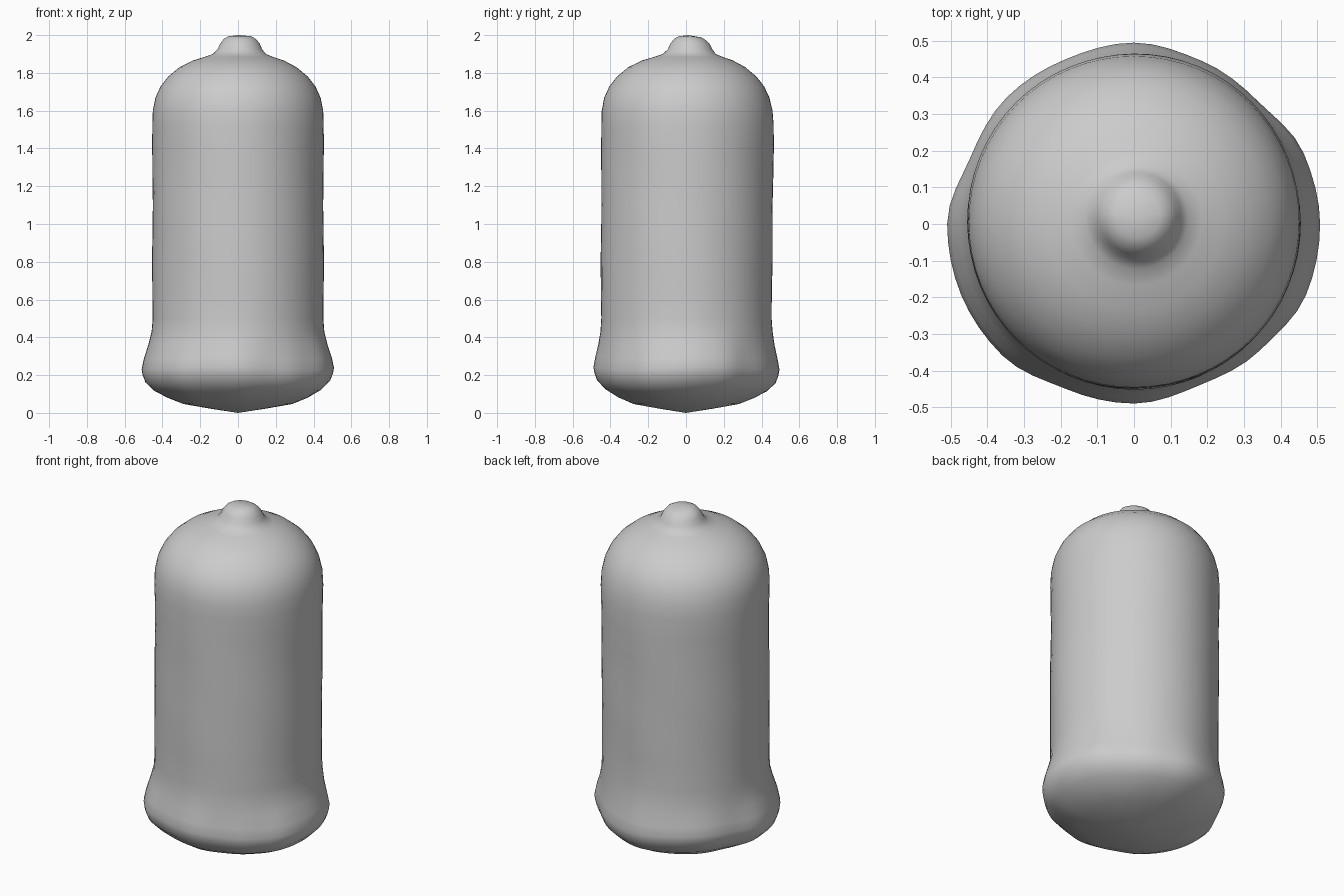
import bpy, bmesh, math

if "Cube" in bpy.data.objects:
    bpy.data.objects.remove(bpy.data.objects["Cube"])

SEG = 64

# lathe profile (radius, height) from the bottom tip to the top of the knob
PROFILE = [(0.14, 0.022), (0.28, 0.047), (0.36, 0.08), (0.43, 0.12), (0.475, 0.165),
           (0.49, 0.205), (0.495, 0.235), (0.485, 0.29), (0.468, 0.36), (0.456, 0.43),
           (0.452, 0.50), (0.453, 0.65), (0.454, 0.80), (0.454, 0.95), (0.453, 1.10),
           (0.453, 1.25), (0.455, 1.40), (0.456, 1.52), (0.452, 1.60), (0.437, 1.67),
           (0.41, 1.728), (0.37, 1.78), (0.31, 1.83), (0.24, 1.866), (0.18, 1.885),
           (0.14, 1.90), (0.118, 1.925), (0.105, 1.955), (0.085, 1.98), (0.06, 1.994)]

# flare rim radius around the axis, every 22.5 degrees from +x
RIM = [0.508, 0.502, 0.476, 0.482, 0.495, 0.487, 0.49, 0.482,
       0.51, 0.51, 0.508, 0.487, 0.49, 0.475, 0.487, 0.508]


def rim_scale(angle):
    t = angle / math.tau * len(RIM)
    i, f = int(t) % len(RIM), t % 1.0
    f = f * f * (3 - 2 * f)
    return (RIM[i] * (1 - f) + RIM[(i + 1) % len(RIM)] * f) / 0.495


def smooth(a, b, v):
    t = max(0.0, min(1.0, (v - a) / (b - a)))
    return t * t * (3 - 2 * t)


def ring_point(r, z, a):
    # uneven flare, faint ripples along the wall, knob slightly off axis
    flare = 1 - smooth(0.25, 0.47, z)
    r *= 1 + (rim_scale(a) - 1) * flare
    wall = smooth(0.4, 0.6, z) * (1 - smooth(1.45, 1.7, z))
    r += 0.003 * wall * math.sin(3 * a + 7 * z) * math.sin(5 * z + a)
    knob = smooth(1.84, 1.93, z)
    lean = wall * 0.008 * (z - 0.9)
    x = r * math.cos(a) + 0.01 * knob
    y = r * math.sin(a) + 0.004 * smooth(0.3, 0.5, z) + lean + 0.018 * knob
    # knob top tilts down to the back, rim is a little wavy in height
    z -= 0.10 * max(0.0, y - 0.02) * smooth(1.93, 1.99, z)
    z += 0.008 * math.sin(3 * a + 0.6) * smooth(0.05, 0.16, z) * (1 - smooth(0.24, 0.4, z))
    return x, y, z


bm = bmesh.new()
rings = [[bm.verts.new(ring_point(r, z, math.tau * k / SEG)) for k in range(SEG)]
         for r, z in PROFILE]
for low, high in zip(rings, rings[1:]):
    for k in range(SEG):
        n = (k + 1) % SEG
        bm.faces.new((low[k], low[n], high[n], high[k]))

# bottom cone tip and knob cap
tip = bm.verts.new((0, 0, 0))
cap = bm.verts.new((0.005, 0.012, 2.0))
for k in range(SEG):
    n = (k + 1) % SEG
    bm.faces.new((tip, rings[0][n], rings[0][k]))
    bm.faces.new((cap, rings[-1][k], rings[-1][n]))
bmesh.ops.recalc_face_normals(bm, faces=bm.faces)

mesh = bpy.data.meshes.new("bell_body")
bm.to_mesh(mesh)
bm.free()
body = bpy.data.objects.new("bell_body", mesh)
bpy.context.collection.objects.link(body)

grey = bpy.data.materials.new("plain grey")
grey.diffuse_color = (0.6, 0.6, 0.6, 1)
grey.use_nodes = True
grey.node_tree.nodes["Principled BSDF"].inputs["Base Color"].default_value = grey.diffuse_color
mesh.materials.append(grey)

bpy.context.view_layer.objects.active = body
body.select_set(True)
bpy.ops.object.shade_smooth_by_angle(angle=math.radians(40))
